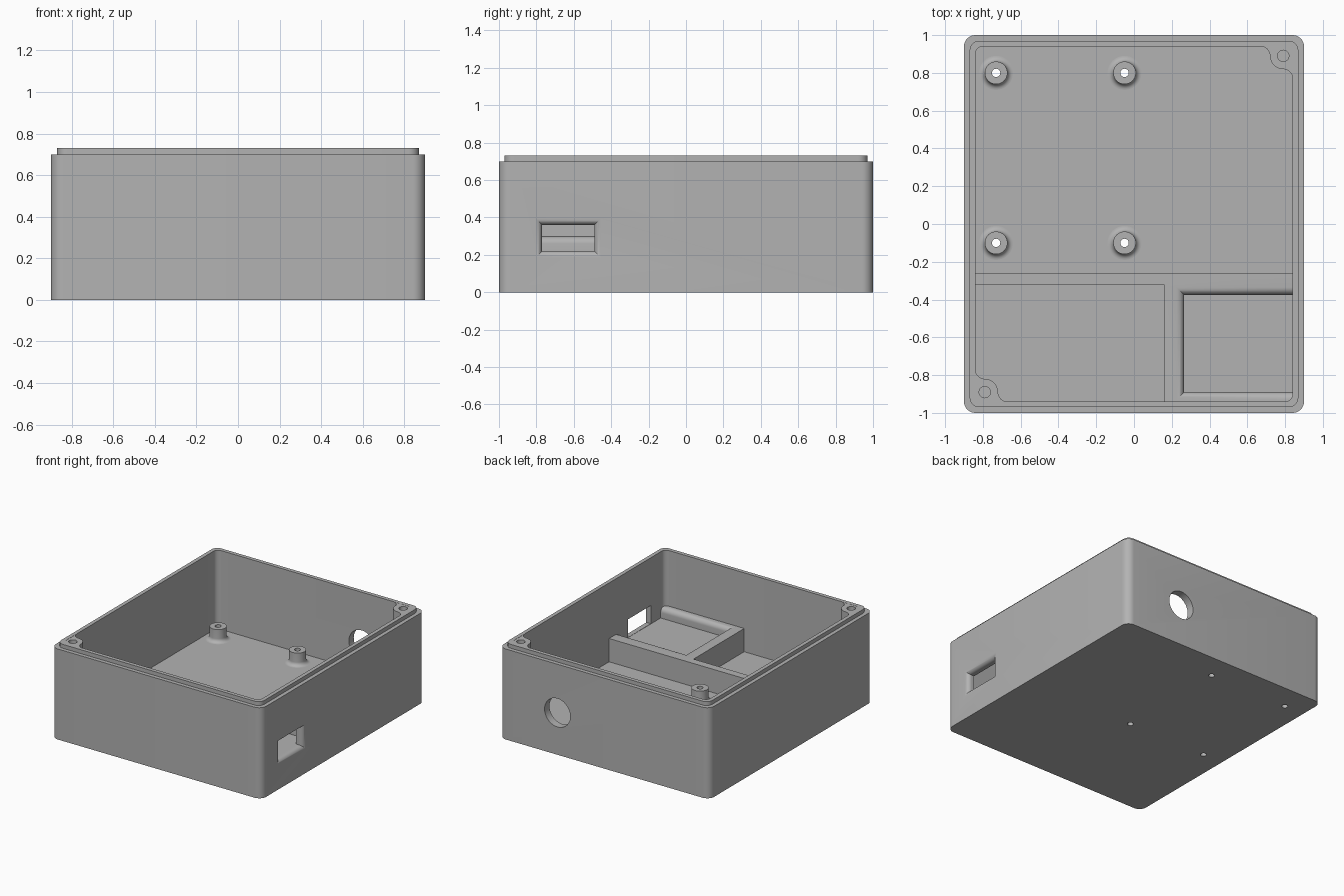
import bpy, bmesh, math
from mathutils import Matrix

if "Cube" in bpy.data.objects:
    bpy.data.objects.remove(bpy.data.objects["Cube"])

GREY = (0.45, 0.45, 0.45, 1)
grey = bpy.data.materials.new("plain grey")
grey.use_nodes = True
grey.diffuse_color = GREY
grey.node_tree.nodes["Principled BSDF"].inputs["Base Color"].default_value = GREY


def make(name, bm):
    bmesh.ops.recalc_face_normals(bm, faces=bm.faces)
    mesh = bpy.data.meshes.new(name)
    bm.to_mesh(mesh)
    bm.free()
    mesh.materials.append(grey)
    obj = bpy.data.objects.new(name, mesh)
    bpy.context.collection.objects.link(obj)
    return obj


def loft(name, rings):
    """Closed solid through rings of equal point count."""
    bm = bmesh.new()
    loops = [[bm.verts.new(p) for p in ring] for ring in rings]
    n = len(loops[0])
    for a, b in zip(loops, loops[1:]):
        for i in range(n):
            j = (i + 1) % n
            bm.faces.new((a[i], a[j], b[j], b[i]))
    bm.faces.new(loops[0])
    bm.faces.new(loops[-1])
    return make(name, bm)


def prism(name, outline, z0, z1):
    return loft(name, [[(x, y, z) for x, y in outline] for z in (z0, z1)])


def arc(cx, cy, r, start, end, steps=8):
    angles = [math.radians(start + (end - start) * i / steps) for i in range(steps + 1)]
    return [(cx + r * math.cos(a), cy + r * math.sin(a)) for a in angles]


def rounded(hx, hy, r):
    points = []
    for sx, sy, start in ((1, 1, 0), (-1, 1, 90), (-1, -1, 180), (1, -1, 270)):
        points += arc(sx * (hx - r), sy * (hy - r), r, start, start + 90)
    return points


def circle(x, y, r):
    return arc(x, y, r, 0, 360, 48)[:-1]


def flared(name, u0, u1, v0, v1, bottom, mouth, r):
    """Rectangular cutter along z that rounds outward, with mitred corners, at its mouth."""
    steps = [(bottom, 0)]
    for i in range(9):
        a = math.pi / 2 * i / 8
        steps.append((mouth - r + r * math.sin(a), r - r * math.cos(a)))
    steps.append((mouth + 0.05, r))
    return loft(name, [[(u0 - f, v0 - f, z), (u1 + f, v0 - f, z),
                        (u1 + f, v1 + f, z), (u0 - f, v1 + f, z)] for z, f in steps])


def combine(obj, tools):
    for operation, tool in tools:
        tool.hide_render = True
        mod = obj.modifiers.new("cut", "BOOLEAN")
        mod.operation, mod.solver, mod.object = operation, "EXACT", tool
    bpy.context.view_layer.update()
    graph = bpy.context.evaluated_depsgraph_get()
    mesh = bpy.data.meshes.new_from_object(obj.evaluated_get(graph))
    obj.modifiers.clear()
    obj.data = mesh
    for _, tool in tools:
        bpy.data.objects.remove(tool)
    return obj


FLOOR, RIM, TOP = 0.12, 0.7, 0.73
POSTS = [(x, y) for x in (-0.73, -0.05) for y in (-0.1, 0.8)]

# Outer shell with a stepped lip, cavity, side window, cable hole and floor drillings
shell = prism("shell", rounded(0.9, 1.0, 0.06), 0, RIM)
lip = prism("lip_tool", rounded(0.87, 0.97, 0.05), RIM - 0.1, TOP)
cavity = prism("cavity_tool", rounded(0.84, 0.94, 0.04), FLOOR, 1)
window = flared("window_tool", -0.77, -0.49, 0.22, 0.36, 0.8, 0.9, 0.035)
window.data.transform(Matrix(((0, 0, 1, 0), (1, 0, 0, 0), (0, 1, 0, 0), (0, 0, 0, 1))))
cable = prism("cable_tool", circle(0.4, -0.325, 0.11), 0.85, 1.1)
cable.data.transform(Matrix(((1, 0, 0, 0), (0, 0, 1, 0), (0, -1, 0, 0), (0, 0, 0, 1))))
tools = [("UNION", lip)] + [("DIFFERENCE", t) for t in (cavity, window, cable)]
tools += [("DIFFERENCE", prism("drill_tool", circle(x, y, 0.022), -0.1, 0.3)) for x, y in POSTS]
parts = [combine(shell, tools)]

# Divider wall and raised tray with a round-edged pocket behind the window
tray = prism("divider_and_tray", [(-0.845, -0.32), (0.16, -0.32), (0.16, -0.945),
                                  (0.845, -0.945), (0.845, -0.26), (-0.845, -0.26)],
             FLOOR - 0.01, 0.3)
pocket = flared("pocket_tool", 0.265, 1, -0.89, -0.375, 0.218, 0.3, 0.04)
parts.append(combine(tray, [("DIFFERENCE", pocket)]))

# Screw bosses in two opposite corners
corner = [(0.845, 0.945), (0.67, 0.945)]
corner += arc(0.67, 0.89, 0.05, 90, 0) + arc(0.79, 0.89, 0.07, 180, 270)[1:]
corner += arc(0.79, 0.77, 0.05, 90, 0)[1:] + [(0.845, 0.77)]
for side, name in ((1, "back_left_boss"), (-1, "front_right_boss")):
    boss = prism(name, [(side * x, side * y) for x, y in corner], FLOOR - 0.01, TOP - 0.001)
    drill = prism("drill_tool", circle(side * 0.79, side * 0.89, 0.03), 0.4, 0.8)
    parts.append(combine(boss, [("DIFFERENCE", drill)]))

# Hollow board standoffs with a flared foot
foot = arc(0.09, FLOOR + 0.03, 0.03, 180, 270)
section = [(0.022, FLOOR - 0.01), (0.022, 0.22), (0.06, 0.22)] + foot + [(0.09, FLOOR - 0.01)]
for number, (x, y) in enumerate(POSTS, 1):
    bm = bmesh.new()
    verts = [bm.verts.new((r, 0, z)) for r, z in section]
    edges = [bm.edges.new((verts[i - 1], verts[i])) for i in range(len(verts))]
    bmesh.ops.spin(bm, geom=verts + edges, cent=(0, 0, 0), axis=(0, 0, 1),
                   angle=math.tau, steps=48)
    bmesh.ops.remove_doubles(bm, verts=bm.verts, dist=0.0001)
    post = make(f"standoff_{number}", bm)
    post.location = (x, y, 0)
    parts.append(post)

# Smooth the rounded faces, keep the corners crisp
bpy.ops.object.select_all(action="DESELECT")
for part in parts:
    part.select_set(True)
bpy.context.view_layer.objects.active = shell
bpy.ops.object.shade_smooth_by_angle(angle=math.radians(30))
